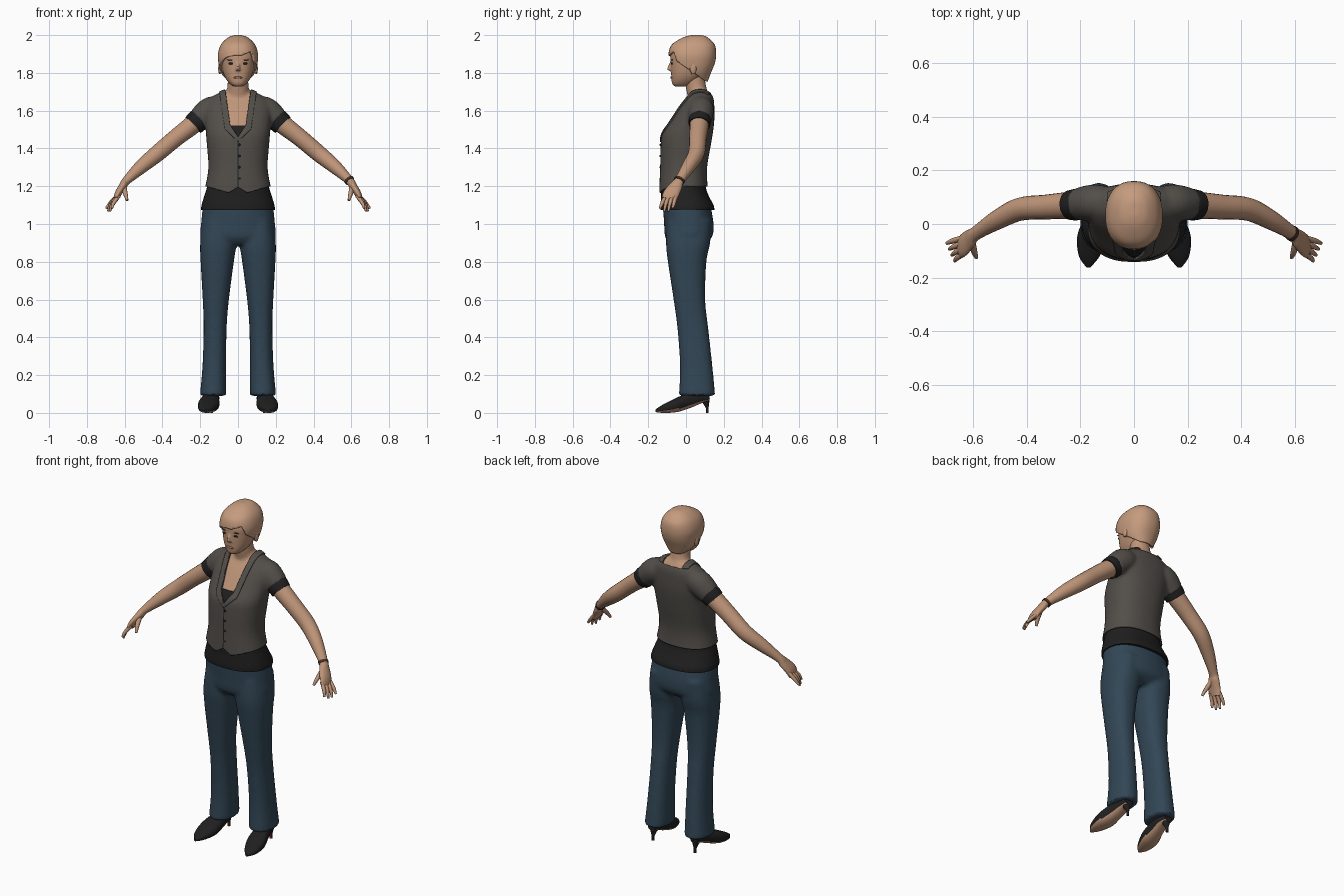
import bpy, bmesh, math
from mathutils import Vector

if "Cube" in bpy.data.objects:
    bpy.data.objects.remove(bpy.data.objects["Cube"])


def material(name, *rgb):
    m = bpy.data.materials.new(name)
    m.use_nodes = True
    m.diffuse_color = (*rgb, 1)
    m.node_tree.nodes["Principled BSDF"].inputs["Base Color"].default_value = (*rgb, 1)
    return m


SKIN = material("skin", .52, .30, .19)
HAIR = material("tan_hair", .56, .33, .21)
VEST = material("grey_cloth", .085, .077, .068)
BLACK = material("black_cloth", .014, .014, .015)
DENIM = material("blue_denim", .032, .062, .092)
RED = material("dark_red", .12, .01, .015)
LIP = material("lip", .36, .16, .11)
BROWN = material("brown", .06, .03, .02)


def smooth_rows(rows, k=5):
    """Catmull-Rom interpolation between rows of numbers."""
    out = []
    for i in range(len(rows) - 1):
        a, b, c, d = (rows[max(0, min(len(rows) - 1, i + j))] for j in (-1, 0, 1, 2))
        for t in (j / k for j in range(k)):
            out.append([q + t / 2 * (r - p + t * (2 * p - 5 * q + 4 * r - s + t * (3 * (q - r) + s - p)))
                        for p, q, r, s in zip(a, b, c, d)])
    return out + [list(rows[-1])]


def skin_rings(bm, rings):
    loops = [[bm.verts.new(p) for p in ring] for ring in rings]
    n = len(loops[0])
    for a, b in zip(loops, loops[1:]):
        for i in range(n):
            bm.faces.new((a[i], a[(i + 1) % n], b[(i + 1) % n], b[i]))
    bm.faces.new(loops[0])
    bm.faces.new(loops[-1])


def stack(bm, rows, side=1, along_y=False, power=2.3, n=40, limit=9):
    """Loft rounded sections (t, a0, a1, b0, b1) along z, or along y."""
    rings = []
    for t, a0, a1, b0, b1 in smooth_rows(rows):
        if t > limit:
            break
        ring = []
        for i in range(n):
            c, s = math.cos(math.tau * i / n), math.sin(math.tau * i / n)
            a = (a0 + a1) / 2 + (a1 - a0) / 2 * math.copysign(abs(c) ** (2 / power), c)
            b = (b0 + b1) / 2 + (b1 - b0) / 2 * math.copysign(abs(s) ** (2 / power), s)
            ring.append((side * a, t, b) if along_y else (side * a, b, t))
        rings.append(ring)
    skin_rings(bm, rings)


def tube(bm, rows, side=1, n=20):
    """Loft along points (x, y, z, thickness, width)."""
    rows = smooth_rows(rows)
    pts = [Vector(r[:3]) for r in rows]
    rings = []
    for i, r in enumerate(rows):
        t = (pts[min(i + 1, len(pts) - 1)] - pts[max(i - 1, 0)]).normalized()
        u = t.cross(Vector((0, 1, 0))).normalized()
        v = u.cross(t)
        ring = [pts[i] + u * r[3] * math.cos(math.tau * j / n) + v * r[4] * math.sin(math.tau * j / n)
                for j in range(n)]
        rings.append([(side * p.x, p.y, p.z) for p in ring])
    skin_rings(bm, rings)


def ball(bm, centre, size):
    for v in bmesh.ops.create_uvsphere(bm, u_segments=16, v_segments=10, radius=1)["verts"]:
        v.co = Vector(centre) + Vector(a * b for a, b in zip(v.co, size))


def cut(bm, co, no):
    bmesh.ops.bisect_plane(bm, geom=bm.verts[:] + bm.edges[:] + bm.faces[:], plane_co=co, plane_no=no)


def cut_path(bm, path):
    """Cut along a mirrored path of (x, z) points."""
    for (xa, za), (xb, zb) in zip(path, path[1:]):
        for s in (-1, 1):
            cut(bm, (s * xa, 0, za), (zb - za, 0, s * (xa - xb)))


def discard(bm, rule):
    bad = [f for f in bm.faces if rule(*f.calc_center_median())]
    bmesh.ops.delete(bm, geom=bad, context="FACES")


def make(name, bm, *mats, voxel=0, solid=0, rule=None):
    bmesh.ops.recalc_face_normals(bm, faces=bm.faces)
    me = bpy.data.meshes.new(name)
    ob = bpy.data.objects.new(name, me)
    bpy.context.collection.objects.link(ob)
    bm.normal_update()
    if rule:
        for f in bm.faces:
            f.material_index = int(rule(f))
    bm.to_mesh(me)
    for m in mats:
        me.materials.append(m)
    if voxel:  # fuse overlapping volumes into one soft surface
        mod = ob.modifiers.new("fuse", "REMESH")
        mod.mode, mod.voxel_size = "VOXEL", voxel
        mod = ob.modifiers.new("soften", "SMOOTH")
        mod.iterations = 5
        me = bpy.data.meshes.new_from_object(ob.evaluated_get(bpy.context.evaluated_depsgraph_get()))
        ob.data = me
    me.shade_smooth()
    me.set_sharp_from_angle(angle=math.radians(50))
    if solid:
        mod = ob.modifiers.new("thickness", "SOLIDIFY")
        mod.thickness, mod.offset = solid, -1
    return ob


def sym(rows):
    return [(z, -w, w, f, b) for z, w, f, b in rows]


def inset(rows, d):
    return [(z, a + d, b - d, f + d, k - d) for z, a, b, f, k in rows]


# Torso profile: height, half width, front, back
TORSO = sym([(1.14, .188, -.143, .13), (1.2, .173, -.141, .115), (1.3, .157, -.137, .112),
             (1.42, .165, -.134, .132), (1.48, .17, -.125, .142), (1.55, .175, -.08, .15),
             (1.62, .175, -.035, .15), (1.66, .155, -.005, .147), (1.69, .11, .015, .135),
             (1.71, .066, .025, .12)])

# Waistcoat: fused torso and sleeves, then hem and neckline cut out
bm = bmesh.new()
stack(bm, TORSO)
for s in (-1, 1):
    tube(bm, [(.1, .08, 1.62, .06, .06), (.15, .08, 1.6, .071, .068), (.212, .074, 1.548, .062, .06)], s)
vest = make("waistcoat", bm, VEST, voxel=.01)
bm = bmesh.new()
bm.from_mesh(vest.data)
bpy.data.objects.remove(vest)
HEM = [(0, 1.195), (.05, 1.165), (.17, 1.2)]
NECK = [(0, 1.46), (.04, 1.52), (.066, 1.7)]
LAPEL = [(0, 1.435), (.068, 1.5), (.098, 1.7)]


def at(path, value, axis):
    """Look up the other coordinate of a path."""
    (a, b) = path[:2] if value < path[1][axis] else path[1:]
    return a[1 - axis] + (value - a[axis]) / (b[axis] - a[axis]) * (b[1 - axis] - a[1 - axis])


for path in (HEM, NECK, LAPEL):
    cut_path(bm, path)
for co, no in (((0, 0, 1.2), (0, 0, 1)), ((0, .07, 0), (0, 1, 0)), ((.003, 0, 0), (1, 0, 0)),
               ((-.003, 0, 0), (1, 0, 0)), ((0, 0, 1.685), (0, 0, 1))):
    cut(bm, co, no)
discard(bm, lambda x, y, z: z < (at(HEM, abs(x), 0) if y < 0 else 1.2))
discard(bm, lambda x, y, z: abs(x) < at(NECK, z, 1) and (y < .07 or z > 1.685))
lapel = bm.copy()
make("waistcoat", bm, VEST, BLACK, solid=.005,
     rule=lambda f: abs(f.calc_center_median().x) < .003 and f.calc_center_median().y < 0)
discard(lapel, lambda x, y, z: abs(x) > at(LAPEL, z, 1) or (y > .07 and z < 1.685))
lapel.normal_update()
for v in lapel.verts:
    v.co += v.normal * .006
make("lapels", lapel, VEST, solid=.008)

# Buttons
bm = bmesh.new()
for z in (1.24, 1.3, 1.36, 1.42):
    ball(bm, (.008, -.136, z), (.006, .005, .006))
make("buttons", bm, BLACK)

# Undershirt with its visible hem, and the chest above it
bm = bmesh.new()
stack(bm, sym([(1.075, .195, -.134, .15), (1.1, .193, -.135, .146), (1.15, .178, -.132, .12)])
      + inset(TORSO, .01)[1:], limit=1.53)
make("undershirt", bm, BLACK)
bm = bmesh.new()
stack(bm, inset(TORSO[4:], .012))
tube(bm, [(0, .065, 1.62, .06, .05), (0, .06, 1.69, .06, .054), (0, .05, 1.74, .056, .054),
          (0, .045, 1.8, .056, .054)])
make("chest_and_neck", bm, SKIN, voxel=.008)

# Trousers
bm = bmesh.new()
stack(bm, sym([(1.1, .186, -.122, .13), (1, .196, -.116, .146), (.93, .198, -.11, .138), (.89, .15, -.08, .09)]))
for s in (-1, 1):
    stack(bm, [(1.02, .01, .185, -.1, .135), (.9, .008, .2, -.106, .128), (.8, .022, .198, -.096, .108),
               (.6, .048, .187, -.066, .102), (.45, .06, .182, -.046, .118),
               (.25, .063, .188, -.032, .14), (.09, .062, .202, -.038, .155)], s)
make("trousers", bm, DENIM, voxel=.009)

for s, side in ((-1, "right"), (1, "left")):
    # Arm and hand
    bm = bmesh.new()
    tube(bm, [(.17, .075, 1.58, .05, .05), (.24, .07, 1.525, .05, .05), (.33, .063, 1.455, .046, .046),
              (.425, .055, 1.375, .044, .043), (.51, .015, 1.305, .037, .036), (.59, -.035, 1.23, .023, .026),
              (.61, -.053, 1.2, .021, .035), (.635, -.078, 1.16, .018, .042), (.647, -.09, 1.13, .013, .04)], s)
    for j in (-1.5, -.5, .5, 1.5):
        tip = 1.065 + .008 * j * j
        tube(bm, [(.635 - .003 * j, -.08 - .018 * j, 1.15, .011, .011),
                  (.668 - .006 * j, -.095 - .021 * j, 1.11, .01, .01),
                  (.683 - .01 * j, -.105 - .022 * j, tip, .006, .006)], s, 10)
    tube(bm, [(.605, -.06, 1.2, .014, .014), (.596, -.1, 1.16, .012, .012), (.587, -.125, 1.125, .007, .007)], s, 10)
    make(side + "_arm", bm, SKIN)

    # Sleeve cuff
    bm = bmesh.new()
    tube(bm, [(.19, .076, 1.565, .057, .055), (.212, .073, 1.548, .061, .059), (.237, .07, 1.524, .058, .056)], s)
    make(side + "_cuff", bm, BLACK)

    # Shoe with pale sole, and heel with red front
    bm = bmesh.new()
    stack(bm, [(-.162, .163, .177, .004, .018), (-.12, .128, .205, 0, .045), (-.05, .1, .212, .004, .08),
               (.02, .1, .19, .025, .11), (.08, .1, .175, .05, .115), (.125, .115, .165, .062, .11)], s, True)
    make(side + "_shoe", bm, BLACK, SKIN, rule=lambda f: f.normal.z < -.6)
    bm = bmesh.new()
    stack(bm, [(0, .132, .146, .106, .12), (.03, .13, .148, .103, .12), (.075, .112, .166, .07, .126)], s)
    make(side + "_heel", bm, BLACK, RED, rule=lambda f: f.normal.y < -.5)

# Bracelet on the left wrist
bm = bmesh.new()
tube(bm, [(.585, -.032, 1.236, .027, .029), (.593, -.038, 1.226, .027, .03)])
make("bracelet", bm, BROWN)

# Head with nose and ears
bm = bmesh.new()
stack(bm, sym([(1.728, .025, -.06, .01), (1.74, .042, -.073, .04), (1.765, .062, -.077, .07), (1.8, .078, -.079, .105),
               (1.85, .088, -.081, .13), (1.9, .092, -.08, .14), (1.95, .078, -.055, .13), (1.98, .045, 0, .1)]))
tube(bm, [(0, -.076, 1.86, .006, .007), (0, -.09, 1.83, .009, .009), (0, -.09, 1.812, .014, .011)])
for s in (-1, 1):
    ball(bm, (s * .096, .038, 1.822), (.01, .02, .034))
make("head", bm, SKIN, voxel=.005)

# Short swept hair, cut away around the face and ears
bm = bmesh.new()
stack(bm, sym([(1.755, .062, -.03, .115), (1.8, .09, -.07, .132), (1.85, .103, -.09, .152), (1.9, .106, -.093, .16),
               (1.95, .09, -.075, .152), (1.985, .056, -.02, .118), (1.998, .025, .02, .09), (2, .004, .045, .065)]))
for co, no in (((0, 0, 1.885), (-.4, 0, 1)), ((0, -.045, 1.85), (0, 1, .35)), ((0, .04, 1.8), (0, .7, 1))):
    cut(bm, co, no)
discard(bm, lambda x, y, z: (z < 1.885 + .4 * x and y + .045 + .35 * (z - 1.85) < 0)
        or .7 * (y - .04) + z < 1.8 or z < 1.757)
make("hair", bm, HAIR, solid=.012)

# Eyes, brows and mouth
eyes, brows, mouth = bmesh.new(), bmesh.new(), bmesh.new()
for s in (-1, 1):
    ball(eyes, (s * .036, -.074, 1.85), (.016, .005, .006))
    ball(brows, (s * .038, -.074, 1.869), (.02, .005, .003))
ball(mouth, (0, -.077, 1.775), (.023, .006, .006))
make("eyes", eyes, BLACK)
make("brows", brows, BROWN)
make("mouth", mouth, LIP)
